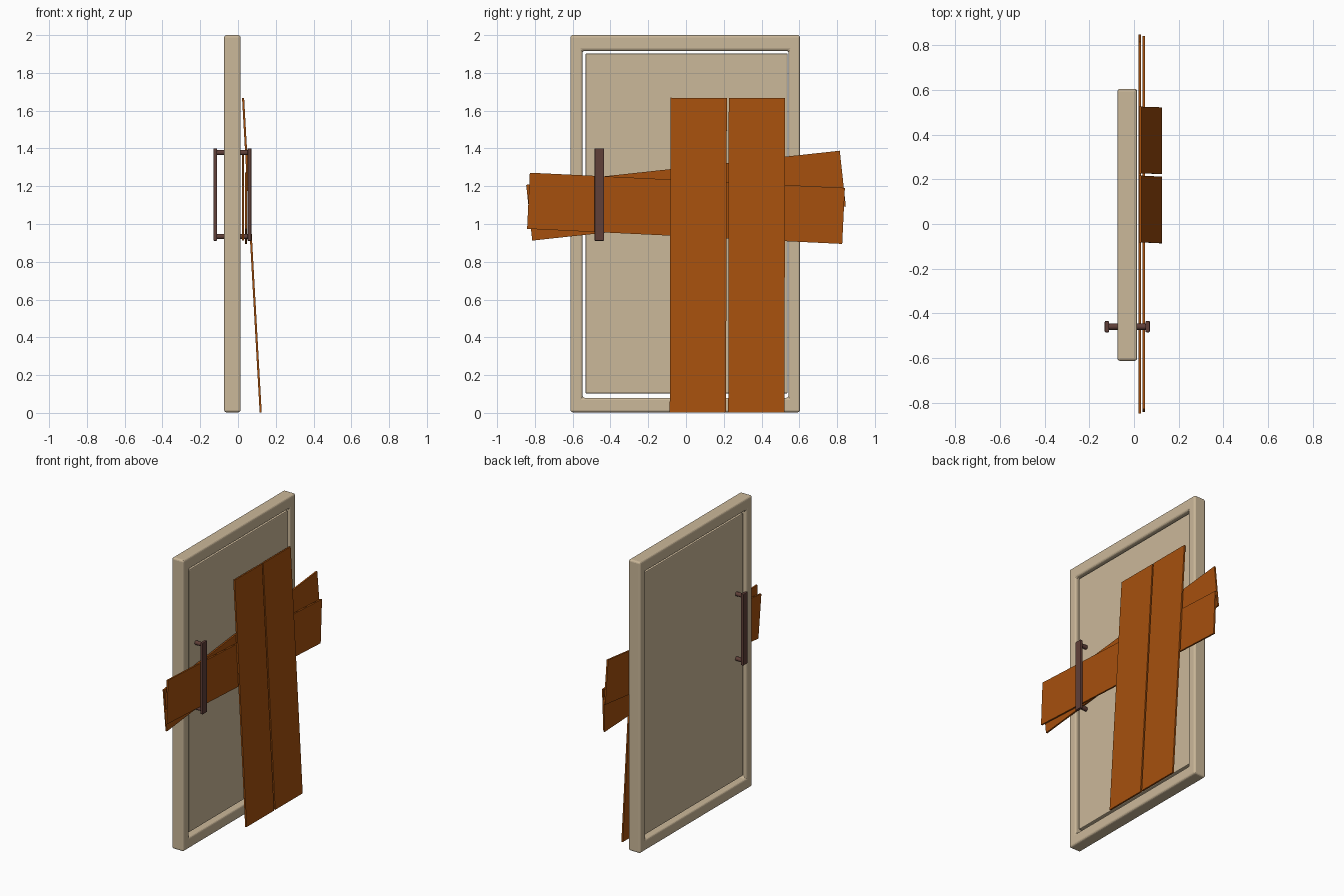
import bpy, bmesh, math
from mathutils import Matrix, Vector

if "Cube" in bpy.data.objects:
    bpy.data.objects.remove(bpy.data.objects["Cube"])


def material(name, rgb):
    m = bpy.data.materials.new(name)
    m.diffuse_color = (*rgb, 1)
    m.use_nodes = True
    m.node_tree.nodes["Principled BSDF"].inputs["Base Color"].default_value = m.diffuse_color
    return m


CREAM = material("cream paint", (0.60, 0.48, 0.32))
WOOD = material("orange wood", (0.38, 0.08, 0.004))
METAL = material("dark brown metal", (0.115, 0.05, 0.04))


def finish(name, bm, mat, bevel=0, segments=2):
    bmesh.ops.recalc_face_normals(bm, faces=bm.faces)
    mesh = bpy.data.meshes.new(name)
    bm.to_mesh(mesh)
    bm.free()
    ob = bpy.data.objects.new(name, mesh)
    bpy.context.collection.objects.link(ob)
    mesh.materials.append(mat)
    if bevel:
        mod = ob.modifiers.new("bevel", "BEVEL")
        mod.width = bevel
        mod.segments = segments
        mod.limit_method = 'ANGLE'
    return ob


def box(name, centre, size, mat, rot=None, bevel=0, segments=2):
    bm = bmesh.new()
    m = Matrix.Translation(centre) @ (rot or Matrix()) @ Matrix.Diagonal((*size, 1))
    bmesh.ops.create_cube(bm, size=1, matrix=m)
    return finish(name, bm, mat, bevel, segments)


def door_frame(x0, x1, outer, inner):
    # Rectangular ring in the YZ plane, thick along X
    bm = bmesh.new()

    def loop(x, r):
        y0, y1, z0, z1 = r
        return [bm.verts.new((x, y, z)) for y, z in
                ((y0, z0), (y1, z0), (y1, z1), (y0, z1))]
    rings = [loop(x0, outer), loop(x1, outer), loop(x1, inner), loop(x0, inner)]
    for a, b in zip(rings, rings[1:] + rings[:1]):
        for i in range(4):
            j = (i + 1) % 4
            bm.faces.new((a[i], a[j], b[j], b[i]))
    return finish("door_frame", bm, CREAM, 0.012, 3)


# Door: outer frame with a slightly recessed panel behind a narrow gap
door_frame(-0.074, 0.014, (-0.612, 0.604, 0.003, 2.0), (-0.548, 0.543, 0.08, 1.917))
box("door_panel", (-0.03, 0.003, 1.003), (0.064, 1.07, 1.80), CREAM, bevel=0.006)

# Pull handles on both faces, each with two standoff posts
for side, xb, xd in (("front", 0.061, 0.0), ("back", -0.121, -0.06)):
    box(side + "_handle_bar", (xb, -0.459, 1.156), (0.02, 0.05, 0.49), METAL, bevel=0.004)
    for label, z in (("lower", 0.934), ("upper", 1.378)):
        bm = bmesh.new()
        m = Matrix.Translation(((xb + xd) / 2, -0.459, z)) @ Matrix.Rotation(math.pi / 2, 4, 'Y')
        bmesh.ops.create_cone(bm, cap_ends=True, segments=16, radius1=0.014,
                              radius2=0.014, depth=abs(xb - xd), matrix=m)
        ob = finish(f"{side}_{label}_handle_post", bm, METAL)
        for p in ob.data.polygons:
            p.use_smooth = len(p.vertices) == 4

# Two crossed planks barring the door
for name, x, z, deg in (("rear_cross_plank", 0.026, 1.15, 6.2),
                        ("front_cross_plank", 0.043, 1.083, -2.75)):
    box(name, (x, 0, z), (0.011, 1.67, 0.297), WOOD, Matrix.Rotation(math.radians(deg), 4, 'X'))

# Two upright planks leaning against the door
for name, y, deg in (("left_leaning_plank", 0.065, -0.15), ("right_leaning_plank", 0.374, -0.1)):
    rot = Matrix.Rotation(math.radians(-3.2), 4, 'Y') @ Matrix.Rotation(math.radians(deg), 4, 'X')
    box(name, (0.0735, y, 0.835), (0.011, 0.298, 1.668), WOOD, rot)
